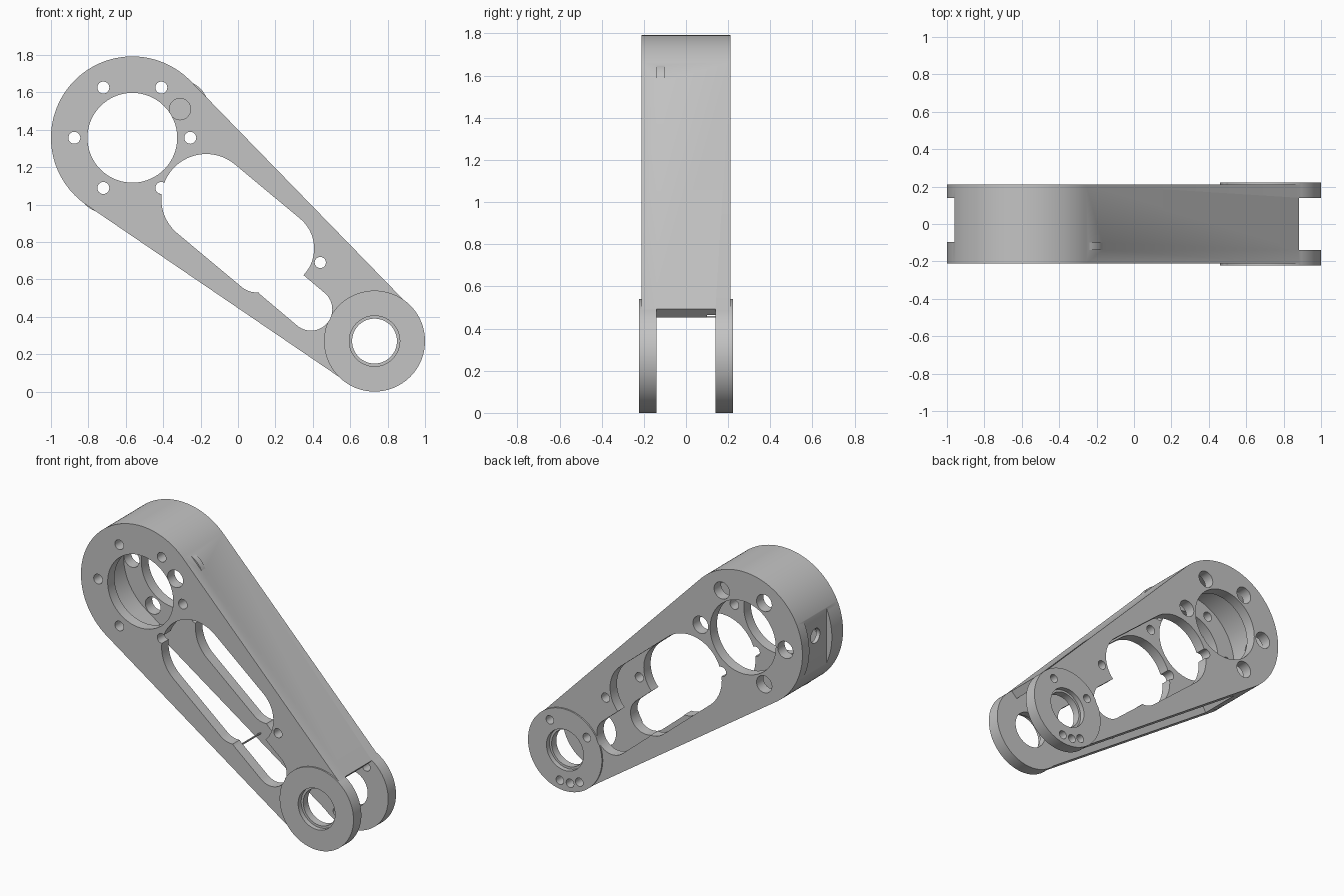
import bpy
import bmesh
from math import cos, sin, pi, radians
from mathutils import Vector
from mathutils.geometry import convex_hull_2d

if "Cube" in bpy.data.objects:
    bpy.data.objects.remove(bpy.data.objects["Cube"])

BIG = (-0.565, 1.357)
SMALL = (0.73, 0.27)
FRONT, BACK, INNER = -0.212, 0.212, 0.14

grey = bpy.data.materials.new("plain grey")
grey.use_nodes = True
colour = (0.55, 0.55, 0.55, 1)
grey.diffuse_color = colour
grey.node_tree.nodes["Principled BSDF"].inputs["Base Color"].default_value = colour


def prism(name, circles, y0, y1, sides=72):
    """Extrude the hull of (x, z, radius) circles along y."""
    pts = [Vector((x + r * cos(2 * pi * i / sides), z + r * sin(2 * pi * i / sides)))
           for x, z, r in circles for i in range(sides)]
    bm = bmesh.new()
    ring = [bm.verts.new((pts[i].x, y0, pts[i].y)) for i in convex_hull_2d(pts)]
    face = bm.faces.new(ring)
    extruded = bmesh.ops.extrude_face_region(bm, geom=[face])["geom"]
    moved = [v for v in extruded if isinstance(v, bmesh.types.BMVert)]
    bmesh.ops.translate(bm, verts=moved, vec=(0, y1 - y0, 0))
    bmesh.ops.recalc_face_normals(bm, faces=bm.faces)
    return finish(name, bm)


def box(name, low, high):
    bm = bmesh.new()
    bmesh.ops.create_cube(bm, size=1)
    for v in bm.verts:
        v.co = [(a + b) / 2 + c * (b - a) for a, b, c in zip(low, high, v.co)]
    return finish(name, bm)


def finish(name, bm):
    mesh = bpy.data.meshes.new(name)
    bm.to_mesh(mesh)
    bm.free()
    mesh.materials.append(grey)
    obj = bpy.data.objects.new(name, mesh)
    bpy.context.scene.collection.objects.link(obj)
    return obj


def combine(target, tool, operation="DIFFERENCE"):
    mod = target.modifiers.new("shape", "BOOLEAN")
    mod.operation, mod.object, mod.solver = operation, tool, "EXACT"
    bpy.context.view_layer.objects.active = target
    bpy.ops.object.modifier_apply(modifier=mod.name)
    bpy.data.objects.remove(tool)


def cut(circles, y0, y1, sides=72):
    combine(arm, prism("cutter", circles, y0, y1, sides))


def cut_polygon(corners, y0, y1):
    cut([(x, z, 0.002) for x, z in corners], y0, y1, 4)


# Outer body, tapering between the two round ends
arm = prism("arm_body", [(*BIG, 0.435), (*SMALL, 0.265)], FRONT, BACK, 128)
# Slight round bulges in the upper and lower sides
for x, z, r in ((-0.31, 1.51, 0.155), (-0.72, 1.09, 0.132)):
    combine(arm, prism("bulge", [(x, z, r)], -0.14, -0.1), "UNION")

# Raised discs on both sides of the fork
for y0, y1 in ((-0.222, -INNER), (INNER, 0.222)):
    combine(arm, prism("fork_disc", [(*SMALL, 0.27)], y0, y1, 96), "UNION")

# Hollow interior, square-ended fork gap and open lower side
cut([(*BIG, 0.37), (*SMALL, 0.208)], -INNER, INNER, 96)
cut_polygon([(1.3, 0.91), (0.3, -0.09), (1.3, -0.4)], -INNER, INNER)
cut_polygon([(-0.644, 1.013), (-0.756, 0.847), (0.494, -0.003), (0.75, 0.3)], -INNER, INNER)

# Large bore, fork bore and its counterbores
cut([(*BIG, 0.24)], -0.3, 0.3, 96)
cut([(*SMALL, 0.12)], -0.3, 0.3)
for y0, y1 in ((-0.3, -0.19), (0.19, 0.3)):
    cut([(*SMALL, 0.135)], y0, y1)

# Window through both plates: wide part with lower bulge, then narrow neck
cut([(-0.17, 1.03, 0.24), (0.2, 0.765, 0.207), (0.1, 0.655, 0.125)], -0.3, 0.3)
cut([(0.39, 0.44, 0.114), (0.2, 0.6, 0.114)], -0.3, 0.3)

# Thin cross bar along the open lower side
combine(arm, box("cross_bar", (0.062, -0.15, 0.452), (0.07, 0.15, 0.46)), "UNION")

# Bolt circle: narrow holes in front, wide access holes behind
for i in range(6):
    x = BIG[0] + 0.31 * cos(radians(60 * i))
    z = BIG[1] + 0.31 * sin(radians(60 * i))
    cut([(x, z, 0.032)], -0.3, 0, 24)
    # the hole next to the window stays narrow
    cut([(x, z, 0.032 if i == 5 else 0.056)], 0, 0.3, 32)

# Pin hole beside the bore and screw hole beside the window
cut([(-0.31, 1.51, 0.057)], -0.3, -0.1, 32)
cut([(0.44, 0.69, 0.03)], -0.3, 0.3, 24)

# Small holes in the back fork disc
for x, z in ((0.11, 0.17), (-0.16, 0.125), (0.037, -0.21), (-0.037, -0.21), (-0.105, -0.185)):
    cut([(SMALL[0] + x, SMALL[1] + z, 0.028)], 0.1, 0.3, 24)

# Flat recess on the round end with a cable hole
combine(arm, box("cutter", (-1.1, -0.095, 0.9), (-0.96, INNER, 1.8)))
hole = prism("cutter", [(0, 0, 0.048)], -0.12, 0.12, 24)
hole.rotation_euler.z = pi / 2
hole.location = (-0.96, 0.02, 1.4)
bpy.context.view_layer.update()
combine(arm, hole)

bpy.ops.object.select_all(action="DESELECT")
arm.select_set(True)
bpy.context.view_layer.objects.active = arm
bpy.ops.object.shade_smooth_by_angle(angle=radians(30))
